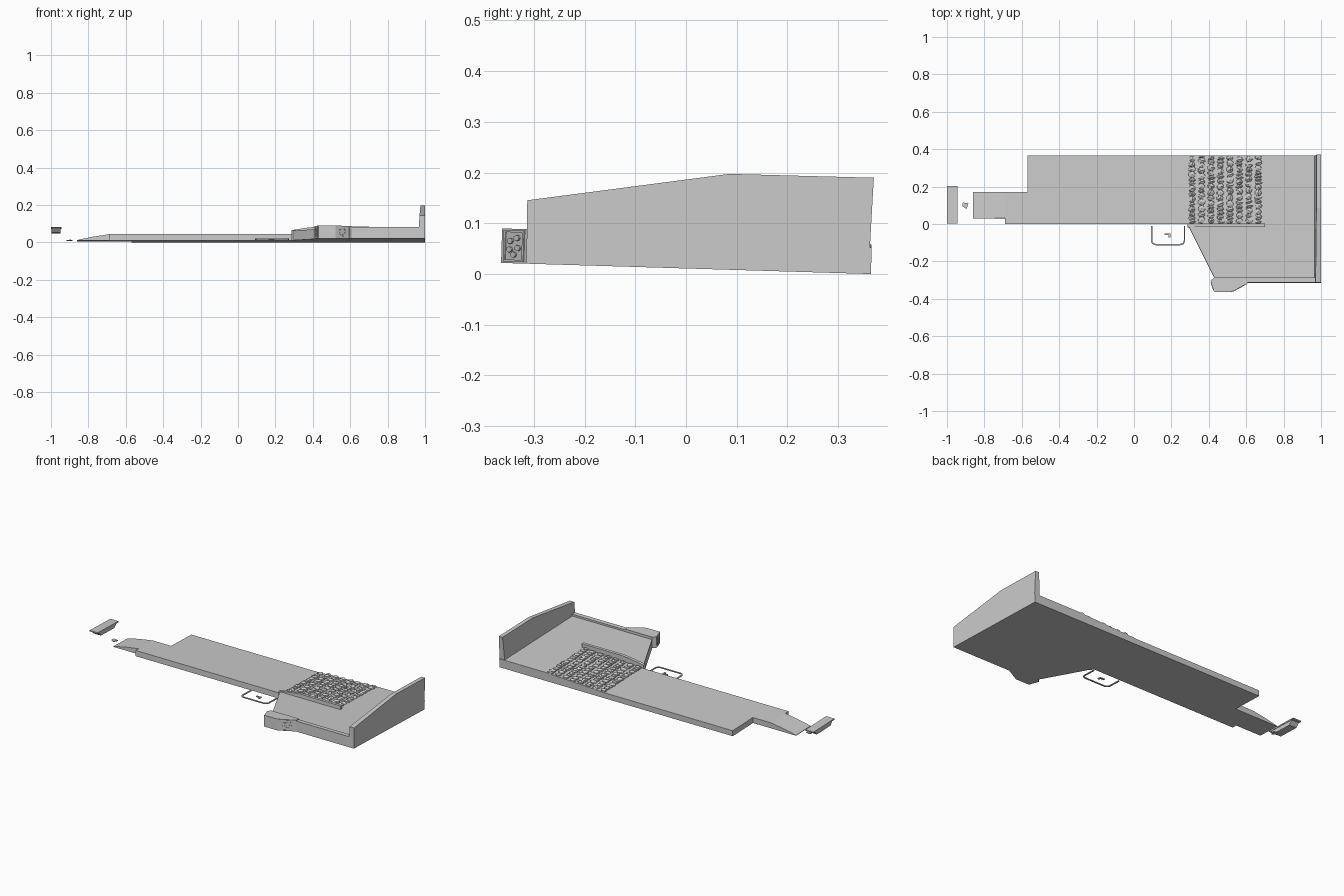
import bpy, bmesh, math, random
from mathutils import Matrix, Vector

random.seed(4)
if "Cube" in bpy.data.objects:
    bpy.data.objects.remove(bpy.data.objects["Cube"])

stone = bpy.data.materials.new("grey stone")
stone.use_nodes = True
stone.diffuse_color = (0.6, 0.6, 0.6, 1)
stone.node_tree.nodes["Principled BSDF"].inputs["Base Color"].default_value = (0.6, 0.6, 0.6, 1)

# The whole platform leans gently towards the back
TILT = Matrix.Translation((0, 0, 0.0108)) @ Matrix.Rotation(-0.03, 4, "X")


def finish(name, bm):
    bmesh.ops.recalc_face_normals(bm, faces=bm.faces)
    bm.transform(TILT)
    mesh = bpy.data.meshes.new(name)
    bm.to_mesh(mesh)
    bm.free()
    mesh.materials.append(stone)
    obj = bpy.data.objects.new(name, mesh)
    bpy.context.collection.objects.link(obj)
    return obj


def add_prism(bm, pts, lo, hi, place):
    """Extrude outline pts (u, v) from lo to hi; place maps (u, v, w) to a point."""
    a = [bm.verts.new(place(u, v, lo)) for u, v in pts]
    b = [bm.verts.new(place(u, v, hi)) for u, v in pts]
    bm.faces.new(a)
    bm.faces.new(b[::-1])
    for i in range(len(pts)):
        j = (i + 1) % len(pts)
        bm.faces.new((a[i], a[j], b[j], b[i]))


def plan(name, pts, lo, hi):
    bm = bmesh.new()
    add_prism(bm, pts, lo, hi, lambda u, v, w: (u, v, w))
    return finish(name, bm)


def side(name, pts, lo, hi):
    bm = bmesh.new()
    add_prism(bm, pts, lo, hi, lambda u, v, w: (u, w, v))
    return finish(name, bm)


def rect(x0, x1, y0, y1):
    return [(x0, y0), (x1, y0), (x1, y1), (x0, y1)]


DECK, FLOOR, BACK = 0.034, 0.052, 0.365

# Long lower deck and its sloping end
plan("lower_deck", rect(-0.57, 0.285, 0, BACK), 0, DECK)
side("end_ramp", [(-0.86, 0), (-0.57, 0), (-0.57, DECK), (-0.69, DECK),
                  (-0.78, 0.02), (-0.86, 0.003)], 0.03, 0.17)
plan("ramp_shoulder", rect(-0.69, -0.57, 0, 0.03), 0, DECK)

# Raised terrace with a slanted left edge
plan("terrace_floor", [(0.285, 0), (0.43, -0.29), (0.43, -0.315), (1, -0.315),
                       (1, BACK), (0.69, BACK), (0.69, 0)], 0, FLOOR)
side("stair_base", [(0.285, 0), (0.69, 0), (0.69, FLOOR), (0.285, DECK)], 0, BACK)

# End wall with a peaked top and a leaning inner face
bm = bmesh.new()
outline = [(-0.315, 0), (0.36, 0), (BACK, 0.19), (0.08, 0.189), (-0.317, 0.125)]
add_prism(bm, outline, 0, 1, lambda u, v, w: (1 if w else 0.962 + 0.07 * v, u, v))
finish("end_wall", bm)

# Low front parapet and the thicker post that closes it
plan("front_parapet", rect(0.56, 0.97, -0.315, -0.288), 0, 0.063)
POST = [(0.41, -0.305), (0.43, -0.365), (0.52, -0.365), (0.61, -0.315),
        (0.61, -0.288), (0.43, -0.288)]
plan("parapet_post", POST, 0, 0.068)

# Raised frame and leaf ornament on both ends of the post
for label, p, q in (("left", POST[1], POST[0]), ("right", POST[2], POST[3])):
    p, q = Vector(p), Vector(q)
    along = (q - p).normalized()
    out = Vector((along.y, -along.x))
    if label == "left":
        out = -out
    size = (q - p).length

    def on_face(u, v, w):
        s = p + along * u * size + out * w
        return (s.x, s.y, v)

    bm = bmesh.new()
    for r in (rect(0.1, 0.9, 0.003, 0.007), rect(0.1, 0.9, 0.061, 0.065),
              rect(0.1, 0.17, 0.007, 0.061), rect(0.83, 0.9, 0.007, 0.061)):
        add_prism(bm, r, -0.002, 0.002, on_face)
    for u, v in ((0.5, 0.017), (0.34, 0.027), (0.66, 0.03), (0.36, 0.044), (0.62, 0.05)):
        leaf = [(u + 0.11 * math.cos(k * math.tau / 7),
                 v + 0.006 * math.sin(k * math.tau / 7)) for k in range(7)]
        add_prism(bm, leaf, -0.002, 0.003, on_face)
    finish(label + "_post_ornament", bm)

# Rail beside the rough steps
side("step_rail", [(0.285, 0), (0.7, 0), (0.7, 0.074), (0.43, 0.074),
                   (0.36, 0.066), (0.285, 0.054)], -0.018, 0)

# Rough steps: rows of irregular stones
ROWS = 8
bm = bmesh.new()
pitch = 0.405 / ROWS
for row in range(ROWS):
    x = 0.285 + (row + 0.5) * pitch
    z = DECK + (FLOOR - DECK) * (row + 0.5) / ROWS
    y = 0.0
    while y < BACK - 0.012:
        length = min(random.uniform(0.018, 0.04), BACK - y)
        made = bmesh.ops.create_icosphere(bm, subdivisions=1, radius=1)["verts"]
        for v in made:
            jitter = random.uniform(0.85, 1.15)
            v.co = Vector((x + random.uniform(-0.003, 0.003) + v.co.x * pitch * 0.42 * jitter,
                           y + length / 2 + v.co.y * length * 0.55,
                           z + v.co.z * 0.014 * jitter))
            v.co.y = min(max(v.co.y, 0.001), BACK)
        y += length * 0.9
finish("rough_steps", bm)

# Thin open frame lying beside the deck
bm = bmesh.new()
path = [(0.094, -0.012)]
for cx, start in ((0.116, math.pi), (0.248, 1.5 * math.pi)):
    path += [(cx + 0.022 * math.cos(start + k * math.pi / 8),
              -0.088 + 0.022 * math.sin(start + k * math.pi / 8)) for k in range(5)]
path.append((0.27, -0.012))
rings = []
for i, pt in enumerate(path):
    t = Vector(path[min(i + 1, len(path) - 1)]) - Vector(path[max(i - 1, 0)])
    n = Vector((t.y, -t.x)).normalized() * 0.004
    rings.append([bm.verts.new((pt[0] + s * n.x, pt[1] + s * n.y, h))
                  for s, h in ((-1, 0.001), (1, 0.001), (1, 0.006), (-1, 0.006))])
for a, b in zip(rings, rings[1:]):
    for k in range(4):
        bm.faces.new((a[k], a[(k + 1) % 4], b[(k + 1) % 4], b[k]))
bm.faces.new(rings[0])
bm.faces.new(rings[-1])
finish("open_frame", bm)

# Small loose chips
plan("frame_chip", [(0.162, -0.05), (0.195, -0.05), (0.195, -0.072), (0.185, -0.072),
                    (0.185, -0.06), (0.162, -0.06)], 0.001, 0.006)
plan("ramp_chip", [(-0.918, 0.095), (-0.895, 0.08), (-0.885, 0.11), (-0.915, 0.115)], 0.001, 0.006)

# Separate floating tray: flat lid over a shorter body
plan("tray_lid", rect(-1, -0.945, 0, 0.2), 0.066, 0.073)
bm = bmesh.new()
add_prism(bm, [(0.035, 0.043), (0.165, 0.043), (0.185, 0.066), (0.015, 0.066)], -0.997, -0.948,
          lambda u, v, w: (w, u, v))
finish("tray_body", bm)
